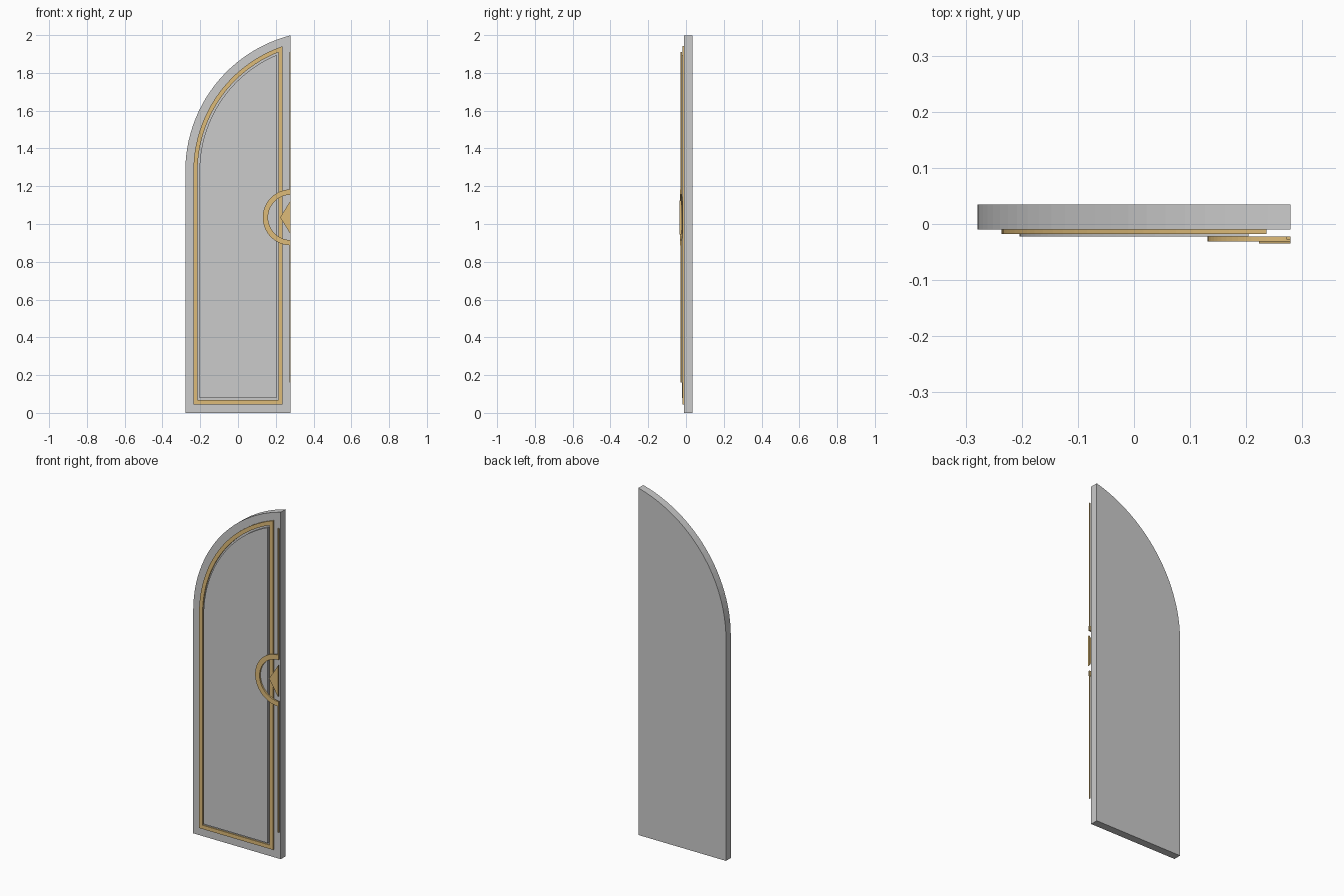
import bpy, bmesh
from math import pi, cos, sin, acos

if "Cube" in bpy.data.objects:
    bpy.data.objects.remove(bpy.data.objects["Cube"])

HALF = 0.279               # half width of the leaf
ARC_X, ARC_Z, ARC_R = 0.463, 1.28, 0.742
HUB_Z = 1.035              # height of the handle centre

gold = bpy.data.materials.new("gold")
gold.diffuse_color = (0.73, 0.50, 0.19, 1)
gold.use_nodes = True
gold.node_tree.nodes["Principled BSDF"].inputs["Base Color"].default_value = gold.diffuse_color


def arch(side, inset, bottom, steps=24):
    """Half pointed-arch outline in x/z, inset from the leaf edge."""
    r = ARC_R - inset
    end = acos((side - ARC_X) / r)
    pts = [(side, bottom), (ARC_X - r, bottom)]
    for i in range(steps + 1):
        a = pi + (end - pi) * i / steps
        pts.append((ARC_X + r * cos(a), ARC_Z + r * sin(a)))
    return pts


def half_circle(r, steps=32):
    return [(HALF + r * cos(pi / 2 + pi * i / steps),
             HUB_Z + r * sin(pi / 2 + pi * i / steps)) for i in range(steps + 1)]


def finish(name, bm, faces, depth, mat):
    """Extrude flat faces back along y and make the object."""
    res = bmesh.ops.extrude_face_region(bm, geom=faces, use_keep_orig=True)
    verts = [g for g in res["geom"] if isinstance(g, bmesh.types.BMVert)]
    bmesh.ops.translate(bm, vec=(0, depth, 0), verts=verts)
    bmesh.ops.recalc_face_normals(bm, faces=bm.faces)
    mesh = bpy.data.meshes.new(name)
    bm.to_mesh(mesh)
    bm.free()
    obj = bpy.data.objects.new(name, mesh)
    bpy.context.collection.objects.link(obj)
    if mat:
        mesh.materials.append(mat)
    return obj


def slab(name, pts, y0, y1, mat=None):
    bm = bmesh.new()
    face = bm.faces.new([bm.verts.new((x, y0, z)) for x, z in pts])
    return finish(name, bm, [face], y1 - y0, mat)


def band(name, outer, inner, y0, y1, closed, mat=None):
    bm = bmesh.new()
    o, n = [[bm.verts.new((x, y0, z)) for x, z in pts] for pts in (outer, inner)]
    count = len(o)
    faces = []
    for i in range(count if closed else count - 1):
        j = (i + 1) % count
        faces.append(bm.faces.new((o[i], o[j], n[j], n[i])))
    return finish(name, bm, faces, y1 - y0, mat)


# Door leaf and raised panel
slab("door_leaf", arch(HALF, 0, 0), -0.0095, 0.035)
slab("raised_panel", arch(0.204, 0.075, 0.078), -0.022, -0.0095)

# Gold moulding around the panel
band("panel_moulding", arch(0.236, 0.043, 0.045), arch(0.214, 0.065, 0.067),
     -0.0175, -0.0095, True, gold)

# Half ring and half diamond of the handle
band("handle_ring", half_circle(0.148), half_circle(0.12), -0.031, -0.022, False, gold)
slab("handle_diamond", [(HALF, HUB_Z + 0.09), (0.223, HUB_Z), (HALF, HUB_Z - 0.09)],
     -0.035, -0.023, gold)

# Thin edge strips above and below the handle
for name, s in (("upper_edge_strip", 1), ("lower_edge_strip", -1)):
    za, zb = HUB_Z + s * 0.14, HUB_Z + s * 0.875
    slab(name, [(0.272, za), (HALF, za), (HALF, zb), (0.272, zb)], -0.028, -0.022, gold)
